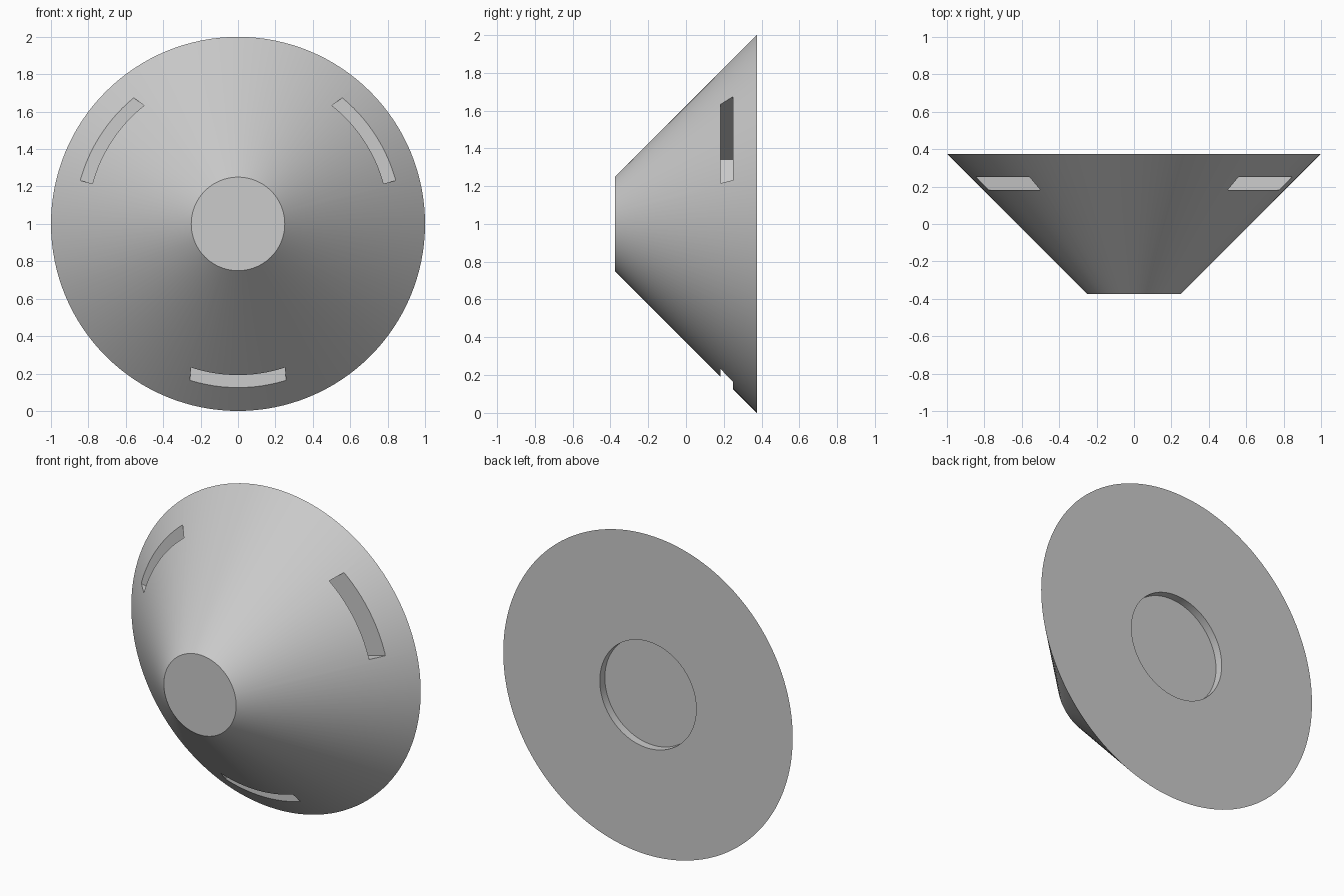
import bpy, math
import bmesh

cube = bpy.data.objects.get("Cube")
if cube:
    bpy.data.objects.remove(cube, do_unlink=True)

grey = bpy.data.materials.new("plain_grey")
grey.use_nodes = True
colour = (0.6, 0.6, 0.6, 1)
grey.diffuse_color = colour
grey.node_tree.nodes["Principled BSDF"].inputs["Base Color"].default_value = colour


def add_object(name, bm):
    bmesh.ops.recalc_face_normals(bm, faces=bm.faces)
    mesh = bpy.data.meshes.new(name)
    bm.to_mesh(mesh)
    bm.free()
    obj = bpy.data.objects.new(name, mesh)
    bpy.context.collection.objects.link(obj)
    mesh.materials.append(grey)
    return obj


def lathe(name, profile, segments=128):
    """Solid of revolution about the y axis from (radius, y) rings."""
    bm = bmesh.new()
    rings = []
    for r, y in profile:
        ring = []
        for i in range(segments):
            a = math.tau * i / segments
            ring.append(bm.verts.new((r * math.cos(a), y, 1 + r * math.sin(a))))
        rings.append(ring)
    for a, b in zip(rings, rings[1:]):
        for i in range(segments):
            j = (i + 1) % segments
            bm.faces.new((a[i], a[j], b[j], b[i]))
    bm.faces.new(rings[0])
    bm.faces.new(rings[-1])
    return add_object(name, bm)


def slot_cutter(name, outline):
    """Wedge outline in x and z, extruded between the two slot walls."""
    bm = bmesh.new()
    face = bm.faces.new([bm.verts.new((x, 0.183, 1 + z)) for x, z in outline])
    new = bmesh.ops.extrude_face_region(bm, geom=[face])["geom"]
    verts = [v for v in new if isinstance(v, bmesh.types.BMVert)]
    bmesh.ops.translate(bm, verts=verts, vec=(0, 0.067, 0))
    obj = add_object(name, bm)
    obj.hide_render = True
    return obj


# Cone body with a shallow round recess in the back
body = lathe("cone_body", [(0.25, -0.375), (1, 0.375), (0.333, 0.375), (0.333, 0.325)])

# Three deep slots near the rim
side = [(0.11, 0.34), (0.98, 0.99), (1.16, 0.31), (0.2, 0.072)]
bottom = [(-0.2, -0.28), (0.2, -0.28), (0.29, -1.15), (-0.29, -1.15)]
cutters = [
    slot_cutter("left_slot_cutter", side),
    slot_cutter("right_slot_cutter", [(-x, z) for x, z in side]),
    slot_cutter("bottom_slot_cutter", bottom),
]
bpy.context.view_layer.objects.active = body
body.select_set(True)
for cutter in cutters:
    mod = body.modifiers.new("slot", "BOOLEAN")
    mod.object = cutter
    mod.solver = "EXACT"
    bpy.ops.object.modifier_apply(modifier=mod.name)
for cutter in cutters:
    bpy.data.objects.remove(cutter, do_unlink=True)

bpy.ops.object.select_all(action="DESELECT")
body.select_set(True)
bpy.ops.object.shade_smooth_by_angle(angle=math.radians(30))
